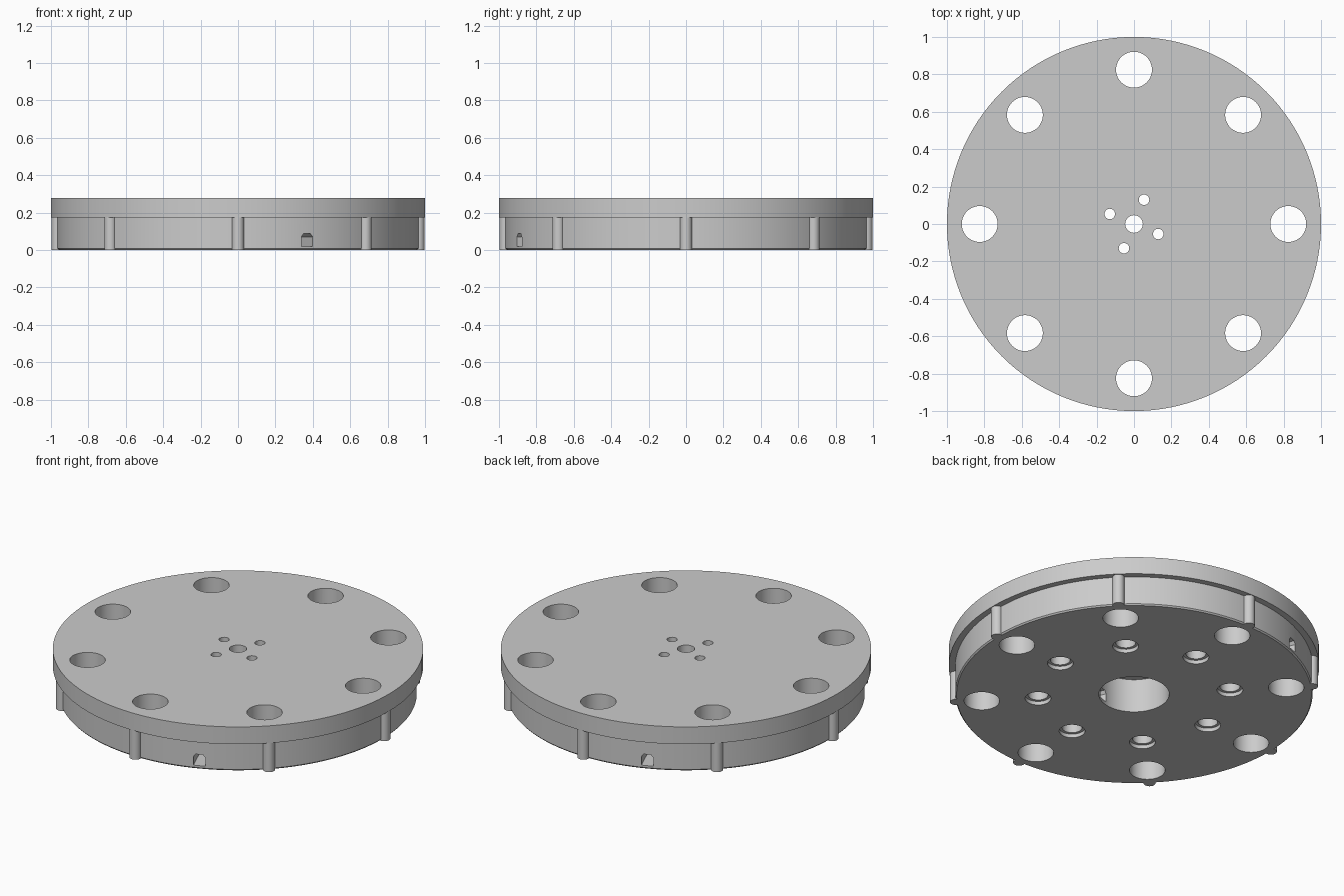
import bpy
import bmesh
from math import cos, sin, pi, radians
from mathutils import Matrix, Vector

cube = bpy.data.objects.get("Cube")
if cube:
    bpy.data.objects.remove(cube, do_unlink=True)

grey = bpy.data.materials.new("plain grey")
grey.use_nodes = True
grey.diffuse_color = (0.6, 0.6, 0.6, 1)
grey.node_tree.nodes["Principled BSDF"].inputs["Base Color"].default_value = (0.6, 0.6, 0.6, 1)


def make_object(name, bm):
    bmesh.ops.recalc_face_normals(bm, faces=bm.faces)
    mesh = bpy.data.meshes.new(name)
    bm.to_mesh(mesh)
    bm.free()
    mesh.materials.append(grey)
    obj = bpy.data.objects.new(name, mesh)
    bpy.context.collection.objects.link(obj)
    return obj


def lathe(name, profile, segments):
    """Spin a closed (radius, z) outline around the z axis."""
    bm = bmesh.new()
    rings = []
    for r, z in profile:
        rings.append([bm.verts.new((r * cos(2 * pi * i / segments), r * sin(2 * pi * i / segments), z))
                      for i in range(segments)])
    for low, high in zip(rings, rings[1:]):
        for i in range(segments):
            j = (i + 1) % segments
            bm.faces.new((low[i], low[j], high[j], high[i]))
    bm.faces.new(rings[0])
    bm.faces.new(rings[-1])
    return make_object(name, bm)


def cylinders(name, radius, z0, z1, ring, count, start=0, segments=32):
    """Upright cylinders evenly spaced on a ring."""
    bm = bmesh.new()
    for k in range(count):
        a = radians(start) + 2 * pi * k / count
        place = Matrix.Translation((ring * cos(a), ring * sin(a), (z0 + z1) / 2))
        bmesh.ops.create_cone(bm, cap_ends=True, segments=segments, radius1=radius,
                              radius2=radius, depth=z1 - z0, matrix=place)
    return make_object(name, bm)


def channel(name, angle):
    """Long bar with bevelled upper corners, lying across the middle."""
    outline = [(-0.033, 0.02), (0.033, 0.02), (0.033, 0.07),
               (0.02, 0.087), (-0.02, 0.087), (-0.033, 0.07)]
    bm = bmesh.new()
    face = bm.faces.new([bm.verts.new((-1.1, y, z)) for y, z in outline])
    new = bmesh.ops.extrude_face_region(bm, geom=[face])["geom"]
    bmesh.ops.translate(bm, vec=Vector((2.2, 0, 0)),
                        verts=[v for v in new if isinstance(v, bmesh.types.BMVert)])
    bmesh.ops.rotate(bm, verts=bm.verts, matrix=Matrix.Rotation(radians(angle), 3, "Z"))
    return make_object(name, bm)


def select(obj):
    bpy.ops.object.select_all(action="DESELECT")
    obj.select_set(True)
    bpy.context.view_layer.objects.active = obj


def cut(obj, cutter):
    mod = obj.modifiers.new("cut", "BOOLEAN")
    mod.operation = "DIFFERENCE"
    mod.solver = "EXACT"
    mod.object = cutter
    select(obj)
    bpy.ops.object.modifier_apply(modifier=mod.name)
    bpy.data.objects.remove(cutter, do_unlink=True)


# Stepped disc: chamfered drum below, wider lid above
disc = lathe("disc_body", [(0.958, 0), (0.965, 0.008), (0.965, 0.175), (1, 0.175), (1, 0.278)], 128)

# Through holes near the rim, central bore and top holes that open into it
cut(disc, cylinders("rim_holes", 0.096, -0.1, 0.4, 0.825, 8, segments=48))
cut(disc, cylinders("bore", 0.19, -0.1, 0.2, 0, 1, segments=64))
cut(disc, cylinders("axle_hole", 0.047, 0.1, 0.4, 0, 1))
cut(disc, cylinders("screw_holes", 0.028, 0.1, 0.4, 0.14, 4, start=67.5))

# Stepped pockets in the underside
cut(disc, cylinders("pocket_mouths", 0.07, -0.1, 0.022, 0.52, 8))
cut(disc, cylinders("pocket_wells", 0.054, -0.1, 0.08, 0.52, 8))

# Channel from the side wall into the bore, on two opposite sides
cut(disc, channel("side_channel", 112.5))

# Round ribs around the drum wall
ribs = cylinders("side_ribs", 0.032, 0, 0.19, 0.965, 8)

for obj in (disc, ribs):
    select(obj)
    bpy.ops.object.shade_smooth_by_angle(angle=radians(30))
